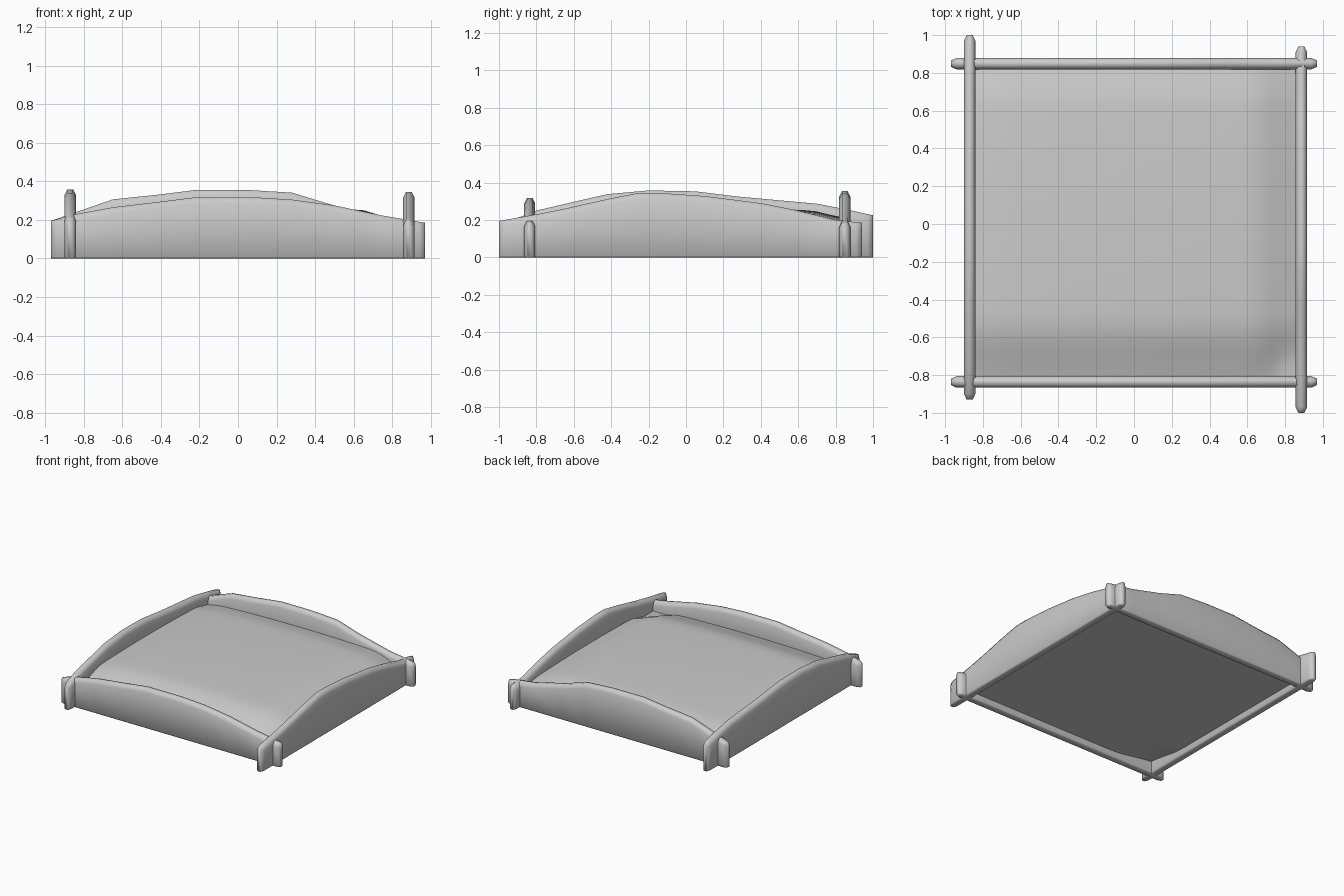
import bpy, bmesh, math

if "Cube" in bpy.data.objects:
    bpy.data.objects.remove(bpy.data.objects["Cube"])


def interp(profile, t):
    # linear height along a (position, height) profile
    for (a, ha), (b, hb) in zip(profile, profile[1:]):
        if t <= b:
            return ha + (hb - ha) * max(0, t - a) / (b - a)
    return profile[-1][1]


def finish(bm, name, angle):
    bmesh.ops.recalc_face_normals(bm, faces=bm.faces)
    me = bpy.data.meshes.new(name)
    bm.to_mesh(me)
    bm.free()
    ob = bpy.data.objects.new(name, me)
    bpy.context.collection.objects.link(ob)
    bpy.ops.object.select_all(action='DESELECT')
    ob.select_set(True)
    bpy.context.view_layer.objects.active = ob
    bpy.ops.object.shade_smooth_by_angle(angle=math.radians(angle))
    return ob


def board(name, profile, offset, along_x):
    # loft a rounded plank section along the height profile, with chamfered tips
    lo, hi = profile[0][0], profile[-1][0]
    stations = sorted([p for p, _ in profile] + [lo + 0.03, hi - 0.03])
    bm = bmesh.new()
    rings = []
    for s in stations:
        h = interp(profile, s)
        w = 0.016 if s in (lo, hi) else 0.03
        half = [(w * 0.75, 0), (w, 0.008), (w, h - 0.03), (w * 0.5, h)]
        section = half + [(-a, z) for a, z in reversed(half)]
        ring = []
        for a, z in section:
            co = (s, offset + a, z) if along_x else (offset + a, s, z)
            ring.append(bm.verts.new(co))
        rings.append(ring)
    for r, q in zip(rings, rings[1:]):
        for i in range(8):
            j = (i + 1) % 8
            bm.faces.new((r[i], r[j], q[j], q[i]))
    bm.faces.new(rings[0])
    bm.faces.new(rings[-1])
    return finish(bm, name, 180)


# Four crossing boards with arched tops
board("front_board", [(-0.97, 0.195), (-0.84, 0.23), (-0.65, 0.265), (-0.42, 0.292),
                      (-0.22, 0.317), (0.08, 0.317), (0.28, 0.305), (0.5, 0.275),
                      (0.75, 0.222), (0.97, 0.185)], -0.836, True)
board("back_board", [(-0.97, 0.195), (-0.84, 0.24), (-0.65, 0.306), (-0.42, 0.33),
                     (-0.22, 0.355), (0.05, 0.355), (0.28, 0.341), (0.48, 0.28),
                     (0.75, 0.215), (0.97, 0.185)], 0.849, True)
board("left_board", [(-0.93, 0.2), (-0.8, 0.25), (-0.6, 0.297), (-0.42, 0.338),
                     (-0.2, 0.358), (0.05, 0.353), (0.28, 0.325), (0.7, 0.287),
                     (0.85, 0.258), (1.0, 0.225)], -0.87, False)
board("right_board", [(-1.0, 0.195), (-0.8, 0.23), (-0.65, 0.26), (-0.42, 0.312),
                      (-0.25, 0.345), (-0.15, 0.345), (0.1, 0.328), (0.4, 0.29),
                      (0.6, 0.25), (0.8, 0.2), (0.94, 0.185)], 0.886, False)


# Soil: a closed pillow, mounded on top and nearly flat underneath
def ease(t):
    t = min(1, max(0, t))
    return t * t * (3 - 2 * t)


def soil_top(x, y):
    z = 0.265 - 0.03 * (x * x + y * y)
    z -= 0.09 * ease((-0.5 - y) / 0.4)
    z -= 0.07 * ease((x - 0.62) / 0.28)
    z -= 0.03 * ease((y - 0.65) / 0.2)
    z -= 0.02 * ease((-0.7 - x) / 0.2)
    return max(z, 0.13)


def soil_bottom(x, y):
    # underside lifts toward the front left corner
    return 0.05 + 0.05 * ease((-x - 0.45) / 0.45) * ease((-y - 0.45) / 0.4)


x0, x1, y0, y1, n = -0.855, 0.87, -0.82, 0.835, 24
bm = bmesh.new()
layers = []
for height in (soil_top, soil_bottom):
    grid = []
    for j in range(n + 1):
        y = y0 + (y1 - y0) * j / n
        xs = [x0 + (x1 - x0) * i / n for i in range(n + 1)]
        grid.append([bm.verts.new((x, y, height(x, y))) for x in xs])
    for j in range(n):
        for i in range(n):
            bm.faces.new((grid[j][i], grid[j][i + 1], grid[j + 1][i + 1], grid[j + 1][i]))
    layers.append(grid)

# Soil side walls, tucked into the boards
top, low = layers
for k in range(n):
    for a, b in (((0, k), (0, k + 1)), ((n, k), (n, k + 1)),
                 ((k, 0), (k + 1, 0)), ((k, n), (k + 1, n))):
        bm.faces.new((top[a[0]][a[1]], top[b[0]][b[1]], low[b[0]][b[1]], low[a[0]][a[1]]))
finish(bm, "soil", 60)
